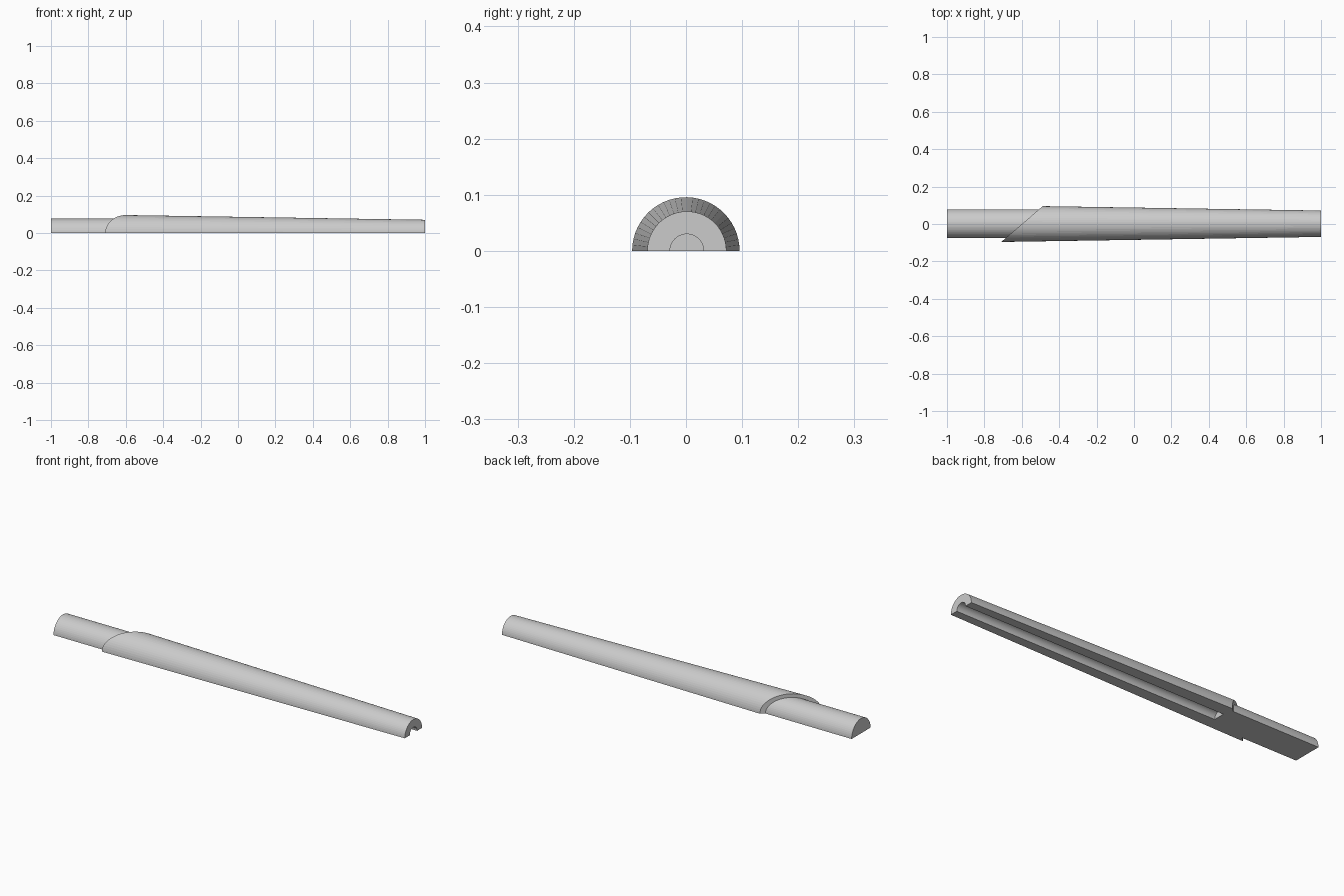
import bpy, bmesh, math

cube = bpy.data.objects.get("Cube")
if cube:
    bpy.data.objects.remove(cube, do_unlink=True)

SEGMENTS = 28          # sides of each half circle
AXIS_Y = 0.0015        # the slanted shoulder puts the axis slightly off centre
CUT_X, SLANT = -0.597, 1.158   # shoulder position on the axis, x per unit of y
TAPER = 0.0158
TIP_RADIUS, SPIGOT_RADIUS, BORE_RADIUS = 0.0705, 0.077, 0.03

bm = bmesh.new()


def half_ring(x, radius, slant=0, taper=0):
    """Half circle of vertices, optionally slanted across a cone."""
    ring = []
    for i in range(SEGMENTS + 1):
        a = math.pi * i / SEGMENTS
        r = radius / (1 + taper * slant * math.cos(a))
        y = r * math.cos(a)
        ring.append(bm.verts.new((x + slant * y, y + AXIS_Y, r * math.sin(a))))
    return ring


# Rings from the spigot end, over the shoulder and sleeve, back into the bore
shoulder_radius = TIP_RADIUS + TAPER * (1 - CUT_X)
rings = [
    half_ring(-1, SPIGOT_RADIUS),
    half_ring(CUT_X, SPIGOT_RADIUS, SLANT),
    half_ring(CUT_X, shoulder_radius, SLANT, TAPER),
    half_ring(1, TIP_RADIUS),
    half_ring(1, BORE_RADIUS),
    half_ring(-0.49, BORE_RADIUS),
]

# Skin between neighbouring rings
for a, b in zip(rings, rings[1:]):
    for i in range(SEGMENTS):
        bm.faces.new((a[i], a[i + 1], b[i + 1], b[i]))

# Spigot end, bore end and the flat underside
bm.faces.new(rings[0])
bm.faces.new(rings[-1])
bm.faces.new([r[0] for r in rings] + [r[-1] for r in reversed(rings)])
bmesh.ops.recalc_face_normals(bm, faces=bm.faces)

mesh = bpy.data.meshes.new("half_tapered_tube")
bm.to_mesh(mesh)
bm.free()
tube = bpy.data.objects.new("half_tapered_tube", mesh)
bpy.context.collection.objects.link(tube)

# Plain grey
grey = bpy.data.materials.new("light_grey")
grey.use_nodes = True
colour = (0.6, 0.6, 0.6, 1)
grey.diffuse_color = colour
grey.node_tree.nodes["Principled BSDF"].inputs["Base Color"].default_value = colour
mesh.materials.append(grey)
